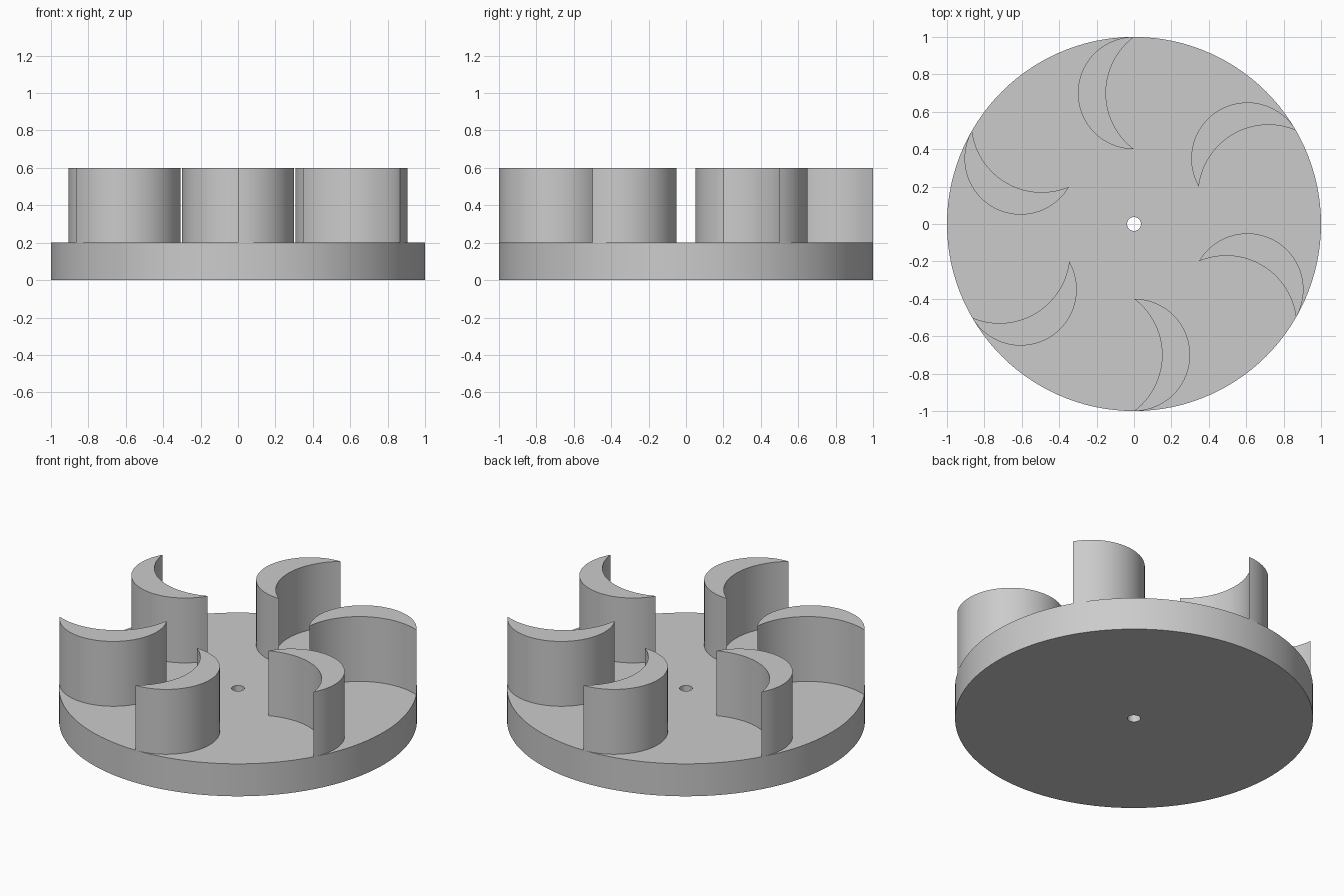
import bpy
import bmesh
from math import pi, sin, cos, asin, radians
from mathutils import Matrix, Vector

cube = bpy.data.objects.get("Cube")
if cube:
    bpy.data.objects.remove(cube)

DISC_R, HOLE_R, DISC_H, TOP = 1.0, 0.037, 0.2, 0.6
TIP_IN = 0.4                              # inner blade tip radius
MID, HALF = (DISC_R + TIP_IN) / 2, (DISC_R - TIP_IN) / 2
BLADES, STEPS = 6, 40

grey = bpy.data.materials.new("light_grey")
grey.use_nodes = True
COLOUR = (0.6, 0.6, 0.6, 1)
grey.diffuse_color = COLOUR
grey.node_tree.nodes["Principled BSDF"].inputs["Base Color"].default_value = COLOUR


def finish(bm, name):
    """Turn a bmesh into a grey object with sharp rims and smooth walls."""
    bmesh.ops.recalc_face_normals(bm, faces=bm.faces)
    mesh = bpy.data.meshes.new(name)
    bm.to_mesh(mesh)
    bm.free()
    mesh.materials.append(grey)
    obj = bpy.data.objects.new(name, mesh)
    bpy.context.collection.objects.link(obj)
    bpy.ops.object.select_all(action='DESELECT')
    obj.select_set(True)
    bpy.context.view_layer.objects.active = obj
    bpy.ops.object.shade_smooth_by_angle(angle=radians(30))
    return obj


def arc(centre_x, radius, half_angle):
    """Arc bulging to -x, from the inner tip to the outer tip."""
    angles = [half_angle * (2 * i / STEPS - 1) for i in range(STEPS + 1)]
    return [Vector((centre_x - radius * cos(a), MID + radius * sin(a), DISC_H))
            for a in angles]


# Base disc: a rectangular section spun around the centre hole
bm = bmesh.new()
section = [bm.verts.new(p) for p in ((HOLE_R, 0, 0), (DISC_R, 0, 0),
                                     (DISC_R, 0, DISC_H), (HOLE_R, 0, DISC_H))]
edges = [bm.edges.new((section[i], section[(i + 1) % 4])) for i in range(4)]
bmesh.ops.spin(bm, geom=section + edges, cent=(0, 0, 0), axis=(0, 0, 1),
               angle=2 * pi, steps=120, use_merge=True)
bmesh.ops.remove_doubles(bm, verts=bm.verts, dist=0.0001)
finish(bm, "base_disc")

# Crescent blades: half-circle back, shallower arc in front
sagitta = HALF / 2
front_r = (HALF ** 2 + sagitta ** 2) / (2 * sagitta)
back = arc(0, HALF, pi / 2)
front = arc(front_r - sagitta, front_r, asin(HALF / front_r))
outline = back + front[-2:0:-1]

for n in range(BLADES):
    bm = bmesh.new()
    face = bm.faces.new([bm.verts.new(p) for p in outline])
    raised = bmesh.ops.extrude_face_region(bm, geom=[face], use_keep_orig=True)
    top = [v for v in raised["geom"] if isinstance(v, bmesh.types.BMVert)]
    bmesh.ops.translate(bm, verts=top, vec=(0, 0, TOP - DISC_H))
    bmesh.ops.rotate(bm, verts=bm.verts, cent=(0, 0, 0),
                     matrix=Matrix.Rotation(n * 2 * pi / BLADES, 3, 'Z'))
    finish(bm, f"blade_{n + 1}")
